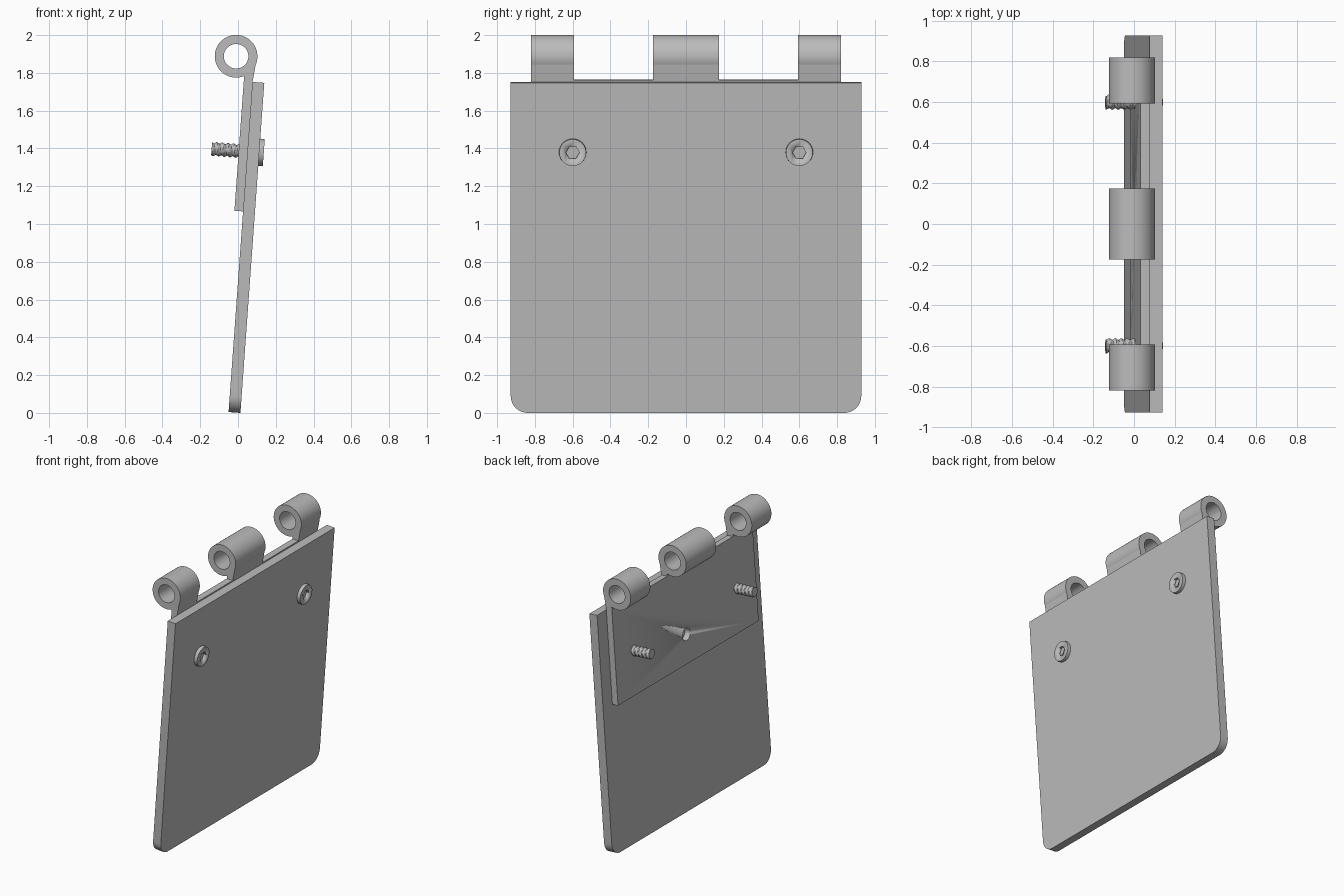
import bpy, bmesh, math
from mathutils import Matrix, Vector

cube = bpy.data.objects.get("Cube")
if cube:
    bpy.data.objects.remove(cube, do_unlink=True)

grey = bpy.data.materials.new("plain_grey")
grey.use_nodes = True
colour = (0.5, 0.5, 0.5, 1)
grey.diffuse_color = colour
grey.node_tree.nodes["Principled BSDF"].inputs["Base Color"].default_value = colour

# Parts are modelled upright, then leaned about the foot of the flap
LEAN = Matrix.Translation((-0.05, 0, 0.0045)) @ Matrix.Rotation(math.atan(0.0723), 4, 'Y')
PLATE_T, LEAF_T = 0.063, 0.046
PIN = Vector((-0.096, 0, 1.8815))


def make(name, bm, cutter=False):
    bmesh.ops.recalc_face_normals(bm, faces=bm.faces)
    mesh = bpy.data.meshes.new(name)
    bm.to_mesh(mesh)
    bm.free()
    mesh.materials.append(grey)
    mesh.polygons.foreach_set("use_smooth", [True] * len(mesh.polygons))
    mesh.set_sharp_from_angle(angle=math.radians(30))
    ob = bpy.data.objects.new(name, mesh)
    bpy.context.collection.objects.link(ob)
    ob.matrix_world = LEAN
    if cutter:
        ob.hide_render = True
        ob.hide_viewport = True
        ob.display_type = 'WIRE'
    return ob


def cut(ob, tool):
    mod = ob.modifiers.new("cut", 'BOOLEAN')
    mod.operation = 'DIFFERENCE'
    mod.solver = 'EXACT'
    mod.object = tool


def box(bm, lo, hi):
    lo, hi = Vector(lo), Vector(hi)
    mat = Matrix.Translation((lo + hi) / 2) @ Matrix.Diagonal((*(hi - lo), 1))
    return bmesh.ops.create_cube(bm, size=1, matrix=mat)["verts"]


def rod(bm, x0, x1, y, z, r0, r1, sides):
    """Round bar running along x."""
    mat = Matrix.Translation(((x0 + x1) / 2, y, z)) @ Matrix.Rotation(math.pi / 2, 4, 'Y')
    bmesh.ops.create_cone(bm, cap_ends=True, segments=sides, radius1=r0, radius2=r1,
                          depth=x1 - x0, matrix=mat)


def loft(bm, rings, closed):
    """Skin a list of point rings; closed joins the last ring to the first."""
    loops = [[bm.verts.new(p) for p in ring] for ring in rings]
    pairs = list(zip(loops, loops[1:]))
    if closed:
        pairs.append((loops[-1], loops[0]))
    else:
        bm.faces.new(loops[0])
        bm.faces.new(loops[-1])
    for a, b in pairs:
        for i in range(len(a)):
            j = (i + 1) % len(a)
            bm.faces.new((a[i], a[j], b[j], b[i]))


# Flap plate with rounded bottom corners
bm = bmesh.new()
box(bm, (0, -0.928, 0), (PLATE_T, 0.928, 1.752))
corners = [e for e in bm.edges if all(v.co.z < 0.01 for v in e.verts)
           and abs(e.verts[0].co.x - e.verts[1].co.x) > 0.01]
bmesh.ops.bevel(bm, geom=corners, offset=0.09, segments=8, profile=0.5, affect='EDGES')
make("flap_plate", bm)

# Hinge leaf with its centre hole
bm = bmesh.new()
box(bm, (-LEAF_T, -0.82, 1.065), (0, 0.82, 1.762))
leaf = make("hinge_leaf", bm)
bm = bmesh.new()
rod(bm, -0.1, -0.001, 0, 1.275, 0.045, 0.045, 24)
cut(leaf, make("leaf_hole_cutter", bm, cutter=True))


# Hinge knuckles: hollow barrel plus neck down to the leaf
def knuckle(name, y0, y1):
    bm = bmesh.new()
    sides = 48
    rings = []
    for r, y in ((0.113, y0), (0.113, y1), (0.065, y1), (0.065, y0)):
        rings.append([PIN + Vector((r * math.cos(a), y, r * math.sin(a)))
                      for a in (math.tau * i / sides for i in range(sides))])
    loft(bm, rings, True)
    neck = ((-LEAF_T, 1.75), (0, 1.75), (0.005, 1.79), (0.012, 1.86), (-LEAF_T, 1.81))
    loft(bm, [[(x, y, z) for x, z in neck] for y in (y0, y1)], False)
    make(name, bm)


knuckle("knuckle_front", -0.82, -0.592)
knuckle("knuckle_middle", -0.174, 0.174)
knuckle("knuckle_back", 0.592, 0.82)


# Bolts: round head with hex socket outside, threaded shank inside
def bolt(side, y):
    z = 1.383
    bm = bmesh.new()
    rod(bm, PLATE_T - 0.01, PLATE_T + 0.024, y, z, 0.073, 0.071, 32)
    head = make("bolt_head_" + side, bm)
    bm = bmesh.new()
    rod(bm, PLATE_T + 0.003, PLATE_T + 0.05, y, z, 0.036, 0.036, 6)
    cut(head, make("socket_cutter_" + side, bm, cutter=True))

    bm = bmesh.new()
    rings, steps, sides = [], 36, 16
    for s in range(steps + 1):
        x = -0.02 - 0.17 * s / steps
        ring = []
        for i in range(sides):
            a = math.tau * i / sides
            r = 0.034 + 0.004 * math.sin(math.tau * x / 0.03 - a)
            ring.append((x, y + r * math.cos(a), z + r * math.sin(a)))
        rings.append(ring)
    loft(bm, rings, False)
    make("bolt_shank_" + side, bm)


bolt("front", -0.6)
bolt("back", 0.6)
